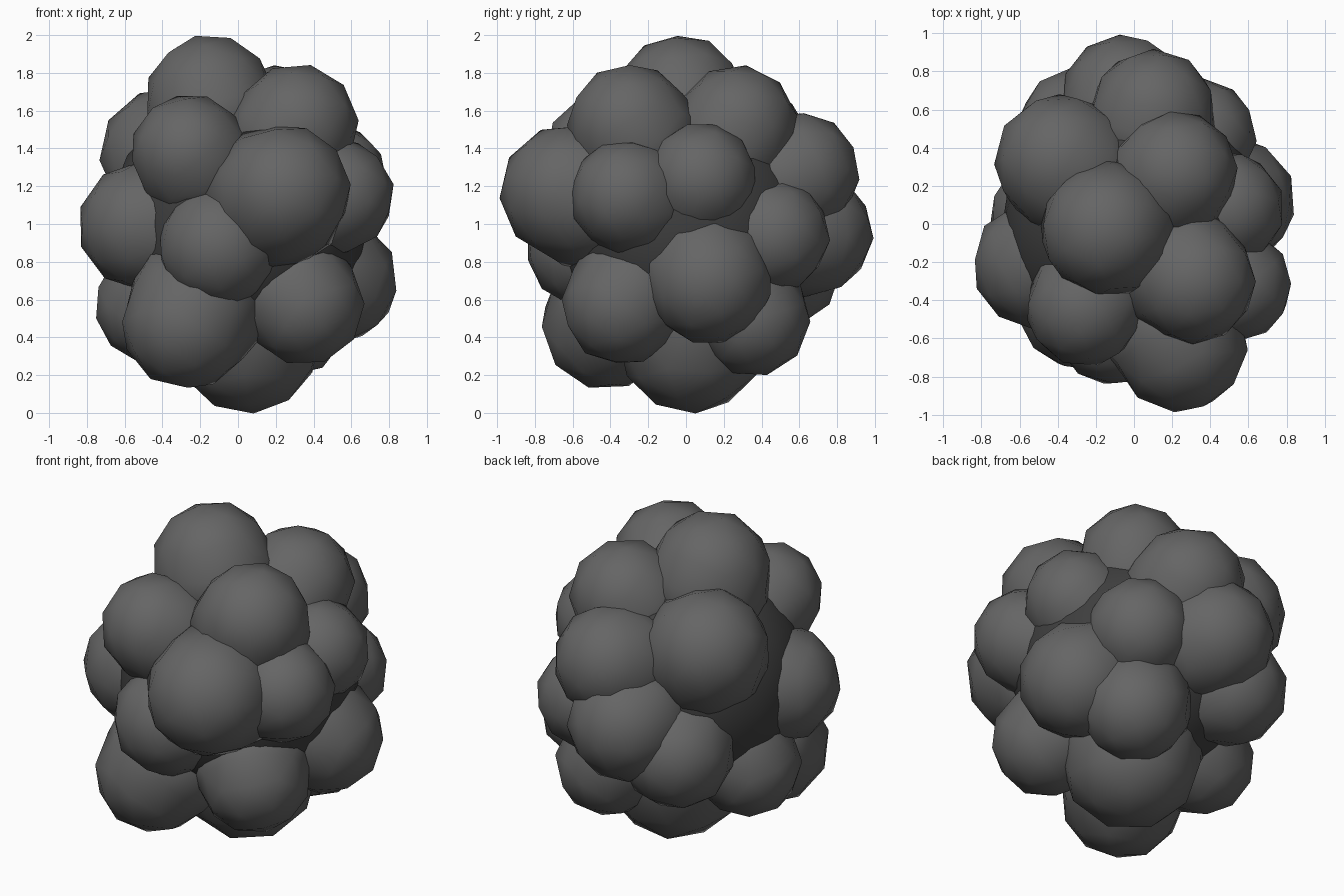
import bpy
from mathutils import Vector

if "Cube" in bpy.data.objects:
    bpy.data.objects.remove(bpy.data.objects["Cube"])

CENTRE = Vector((0, 0, 1))


def tone(name, v):
    m = bpy.data.materials.new(name)
    m.diffuse_color = (v, v, v, 1)
    m.use_nodes = True
    m.node_tree.nodes["Principled BSDF"].inputs["Base Color"].default_value = m.diffuse_color
    return m


SKIN = tone("dark_skin", 0.13)
FLESH = tone("dark_flesh", 0.05)


def ball(name, centre, radius, material, subdivisions=2, base_flare=1.0):
    # low-poly smooth sphere with its pole pointing away from the berry centre
    bpy.ops.mesh.primitive_ico_sphere_add(subdivisions=subdivisions, radius=radius, location=centre)
    ob = bpy.context.object
    ob.name = name
    # widen the buried half so that neighbours meet in shallow creases
    for v in ob.data.vertices:
        if v.co.z < -0.1 * radius:
            v.co.x *= base_flare
            v.co.y *= base_flare
    out = Vector(centre) - CENTRE
    if out.length > 0.01:
        ob.rotation_euler = out.to_track_quat('Z', 'Y').to_euler()
    ob.data.materials.append(material)
    bpy.ops.object.shade_smooth()
    return ob


# drupelets: x, y, z, radius
crown = [(-0.15, -0.03, 1.66, 0.345)]
upper_ring = [
    (-0.26, -0.44, 1.38, 0.31), (0.31, -0.30, 1.52, 0.33),
    (0.22, 0.27, 1.52, 0.325), (0.10, 0.59, 1.27, 0.33),
    (-0.38, 0.33, 1.37, 0.355),
]
middle_ring = [
    (0.24, -0.63, 1.17, 0.36), (-0.10, -0.52, 0.88, 0.33),
    (0.53, -0.32, 1.15, 0.30), (0.49, 0.08, 1.24, 0.30),
    (0.34, 0.46, 0.94, 0.305), (-0.05, 0.66, 0.95, 0.335),
    (-0.51, -0.21, 0.99, 0.34),
]
lower_ring = [
    (-0.27, -0.42, 0.47, 0.35), (0.35, -0.34, 0.57, 0.32),
    (0.51, 0.12, 0.70, 0.34), (0.28, 0.35, 0.50, 0.31),
    (-0.29, 0.50, 0.77, 0.325), (-0.45, 0.04, 0.57, 0.31),
]
base = [(0.05, 0.03, 0.39, 0.395)]

rings = {"crown": crown, "upper": upper_ring, "middle": middle_ring,
         "lower": lower_ring, "base": base}
for ring, lobes in rings.items():
    for i, (x, y, z, r) in enumerate(lobes, 1):
        ball(f"{ring}_drupelet_{i}", (x, y, z), r, SKIN, base_flare=1.25)

# inner flesh filling the gaps between drupelets
ball("berry_core", CENTRE, 0.69, FLESH, 3)
